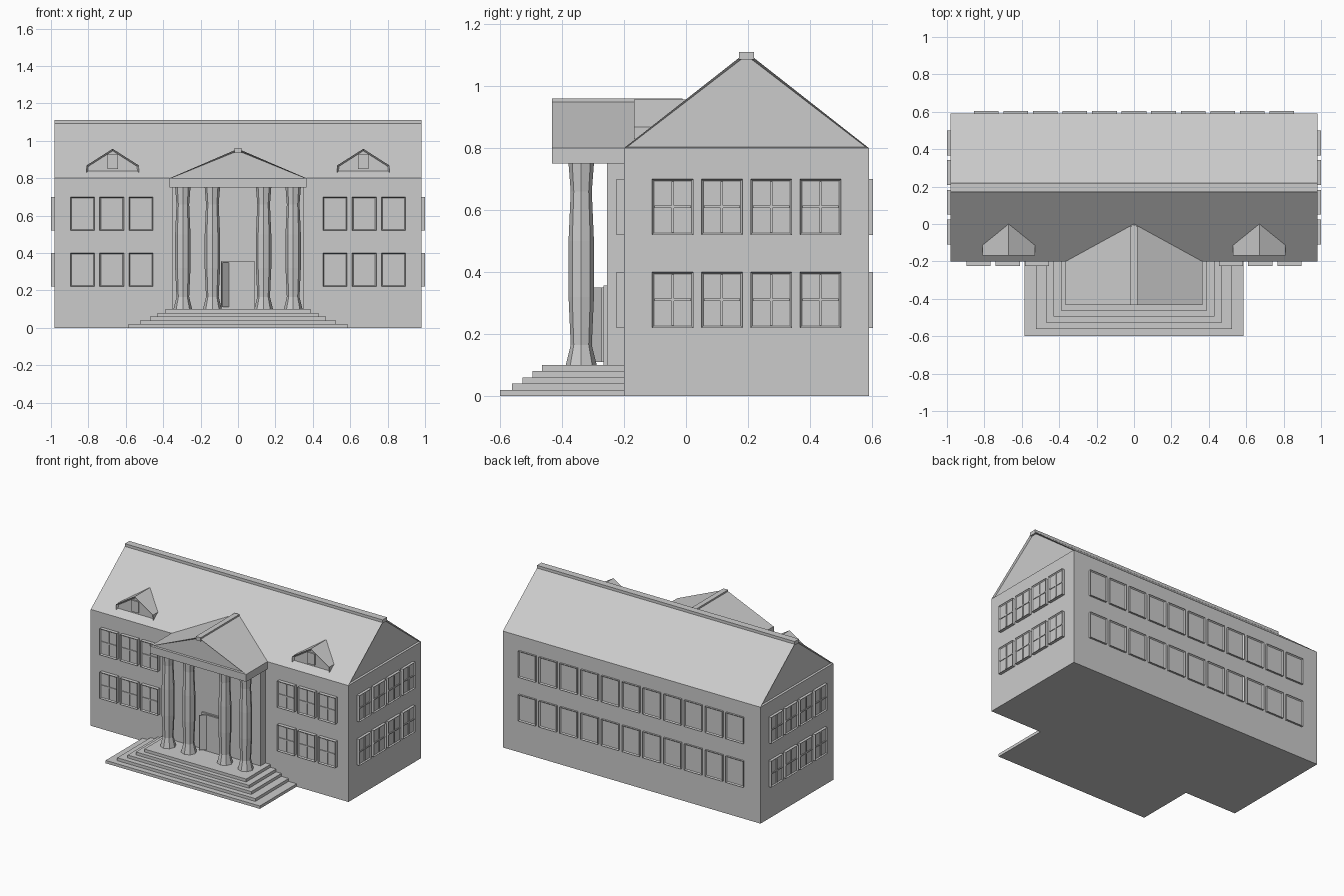
import bpy, bmesh, math
from mathutils import Matrix

if "Cube" in bpy.data.objects:
    bpy.data.objects.remove(bpy.data.objects["Cube"])

grey = bpy.data.materials.new("stone_grey")
grey.diffuse_color = (0.6, 0.6, 0.6, 1)
grey.use_nodes = True
grey.node_tree.nodes["Principled BSDF"].inputs["Base Color"].default_value = grey.diffuse_color


def finish(bm, name):
    bmesh.ops.recalc_face_normals(bm, faces=bm.faces)
    me = bpy.data.meshes.new(name)
    bm.to_mesh(me)
    bm.free()
    me.materials.append(grey)
    return place(me, name)


def place(me, name, loc=(0, 0, 0), rot=0):
    ob = bpy.data.objects.new(name, me)
    ob.location = loc
    ob.rotation_euler[2] = rot
    bpy.context.collection.objects.link(ob)
    return ob


def add_box(bm, x0, x1, y0, y1, z0, z1):
    m = (Matrix.Translation(((x0 + x1) / 2, (y0 + y1) / 2, (z0 + z1) / 2))
         @ Matrix.Diagonal((x1 - x0, y1 - y0, z1 - z0, 1)))
    return bmesh.ops.create_cube(bm, size=1, matrix=m)["verts"]


def box(name, *b):
    bm = bmesh.new()
    add_box(bm, *b)
    return finish(bm, name)


def prism(name, profile, y0, y1, inset=0.0, depth=0.0, both=False):
    """Extrude an (x, z) profile along y, with recessed end faces."""
    bm = bmesh.new()
    a = [bm.verts.new((x, y0, z)) for x, z in profile]
    b = [bm.verts.new((x, y1, z)) for x, z in profile]
    ends = [bm.faces.new(a), bm.faces.new(b[::-1])]
    n = len(a)
    for i in range(n):
        j = (i + 1) % n
        bm.faces.new((a[i], b[i], b[j], a[j]))
    bmesh.ops.recalc_face_normals(bm, faces=bm.faces)
    if inset:
        for f in ends if both else ends[:1]:
            bmesh.ops.inset_region(bm, faces=[f], thickness=inset)
            off = f.normal * -depth
            for v in f.verts:
                v.co += off
    return finish(bm, name)


# main block and gable roof (profile turned to run along x)
box("main_walls", -0.98, 0.98, -0.2, 0.59, 0, 0.8)
roof = prism("main_roof", [(-0.2, 0.8), (0.59, 0.8), (0.195, 1.11)],
             -0.98, 0.98, 0.011, 0.012, True)
roof.data.transform(Matrix(((0, 1, 0, 0), (1, 0, 0, 0), (0, 0, 1, 0), (0, 0, 0, 1))))
roof.data.flip_normals()
box("roof_ridge", -0.98, 0.98, 0.171, 0.219, 1.085, 1.11)


# windows: recessed frame with crossing glazing bars
def window_mesh(name, w, d, bars):
    bm = bmesh.new()
    add_box(bm, -w / 2, w / 2, -d, 0.005, 0, 0.18)
    bm.normal_update()
    front = min(bm.faces, key=lambda f: f.calc_center_median().y)
    bmesh.ops.inset_region(bm, faces=[front], thickness=0.009)
    for v in front.verts:
        v.co.y += 0.008
    if bars:
        add_box(bm, -0.004, 0.004, -d + 0.003, -d + 0.009, 0.008, 0.172)
        add_box(bm, -w / 2 + 0.008, w / 2 - 0.008, -d + 0.003, -d + 0.009, 0.086, 0.094)
    ob = finish(bm, name)
    me = ob.data
    bpy.data.objects.remove(ob)
    return me


front_win = window_mesh("front_window", 0.13, 0.025, True)
side_win = window_mesh("side_window", 0.133, 0.02, True)
back_win = window_mesh("back_window", 0.132, 0.013, False)
for z in (0.22, 0.52):
    for s in (-1, 1):
        for i in range(3):
            place(front_win, "front_window", (s * (0.519 + i * 0.156), -0.2, z))
        for i in range(4):
            place(side_win, "side_window", (s * 0.98, -0.043 + i * 0.159, z), s * math.pi / 2)
    for i in range(11):
        place(back_win, "back_window", ((i - 5) * 0.158, 0.59, z), math.pi)

# dormers
for s in (-1, 1):
    x = s * 0.67
    prism("dormer", [(x - 0.14, 0.83), (x + 0.14, 0.83), (x + 0.14, 0.868),
                     (x, 0.957), (x - 0.14, 0.868)], -0.168, 0.0, 0.011, 0.012)
    box("dormer_window", x - 0.028, x + 0.028, -0.166, -0.14, 0.85, 0.928)

# steps
steps = [(0.586, -0.6), (0.525, -0.562), (0.47, -0.527), (0.43, -0.495), (0.387, -0.465)]
for i, (hw, y) in enumerate(steps):
    box("step", -hw, hw, y, -0.19, i * 0.02, i * 0.02 + 0.02)

# entrance bay and portico
box("entrance_bay", -0.35, 0.35, -0.255, -0.19, 0.1, 0.76)
box("portico_beam", -0.365, 0.365, -0.432, -0.19, 0.75, 0.801)
prism("pediment", [(-0.365, 0.8), (0.365, 0.8), (0, 0.957)], -0.432, 0.0, 0.011, 0.015)
box("pediment_ridge", -0.018, 0.018, -0.432, -0.012, 0.935, 0.96)

# door with one leaf ajar
box("door_frame", -0.09, 0.087, -0.267, -0.25, 0.1, 0.357)
box("door_panel", -0.048, 0.055, -0.272, -0.25, 0.11, 0.35)
leaf = box("door_leaf", 0, 0.055, -0.008, 0, 0.11, 0.35)
leaf.location = (-0.088, -0.296, 0)
leaf.rotation_euler[2] = math.radians(42)

# columns: eight-sided turned profile
profile = [(0.05, 0.1), (0.034, 0.165), (0.041, 0.32), (0.041, 0.5), (0.034, 0.66), (0.041, 0.75)]
bm = bmesh.new()
rings = []
for r, z in profile:
    rings.append([bm.verts.new((r * math.cos(k * math.pi / 4), r * math.sin(k * math.pi / 4), z))
                  for k in range(8)])
for lo, hi in zip(rings, rings[1:]):
    for k in range(8):
        j = (k + 1) % 8
        bm.faces.new((lo[k], lo[j], hi[j], hi[k]))
bm.faces.new(rings[0][::-1])
bm.faces.new(rings[-1])
col = finish(bm, "column")
col.location = (-0.295, -0.338, 0)
for x in (-0.137, 0.137, 0.295):
    place(col.data, "column", (x, -0.338, 0))
